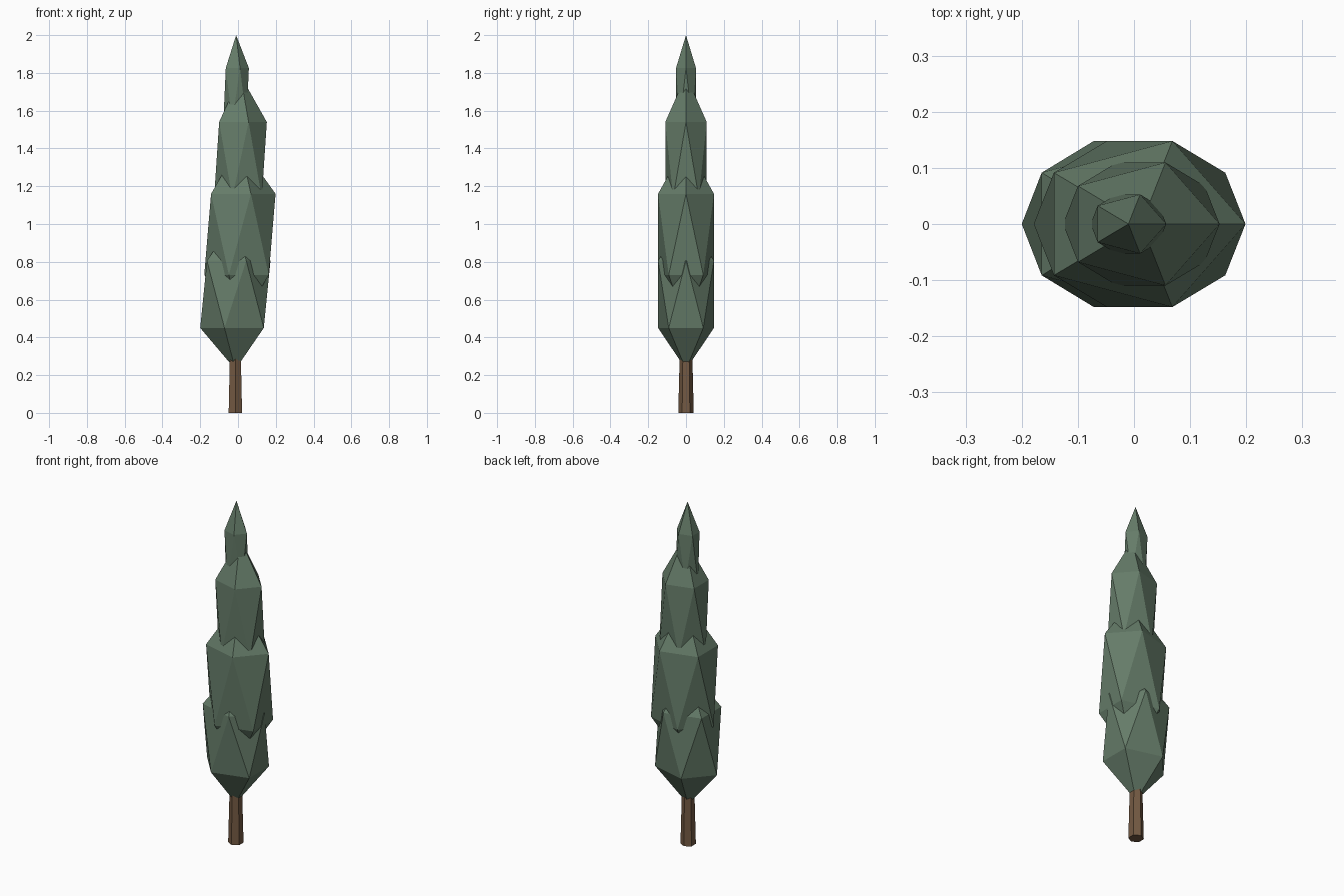
import bpy

if "Cube" in bpy.data.objects:
    bpy.data.objects.remove(bpy.data.objects["Cube"])


def material(name, color):
    m = bpy.data.materials.new(name)
    m.diffuse_color = (*color, 1)
    m.use_nodes = True
    m.node_tree.nodes["Principled BSDF"].inputs["Base Color"].default_value = m.diffuse_color
    return m


leaf = material("foliage_green", (0.13, 0.2, 0.14))
bark = material("bark_brown", (0.17, 0.1, 0.055))

# Trunk: tapered six-sided post
bpy.ops.mesh.primitive_cone_add(vertices=6, radius1=0.041, radius2=0.031,
                                depth=0.4, location=(-0.014, 0, 0.2))
trunk = bpy.context.object
trunk.name = "trunk"
trunk.data.materials.append(bark)

# Foliage clumps: stretched icosahedra (name, centre x, centre z, scale x, y, z)
clumps = [
    ("lower_foliage", -0.014, 0.628, 0.208, 0.174, 0.398),
    ("middle_foliage", 0.010, 0.945, 0.211, 0.174, 0.480),
    ("upper_foliage", 0.013, 1.340, 0.156, 0.129, 0.447),
    ("top_foliage", -0.010, 1.684, 0.0755, 0.062, 0.316),
]
for name, cx, cz, sx, sy, sz in clumps:
    bpy.ops.mesh.primitive_ico_sphere_add(subdivisions=1, radius=1,
                                          location=(cx, 0, cz))
    ob = bpy.context.object
    ob.name = name
    ob.scale = (sx, sy, sz)
    ob.data.materials.append(leaf)
    bpy.ops.object.transform_apply(location=False, rotation=False, scale=True)
